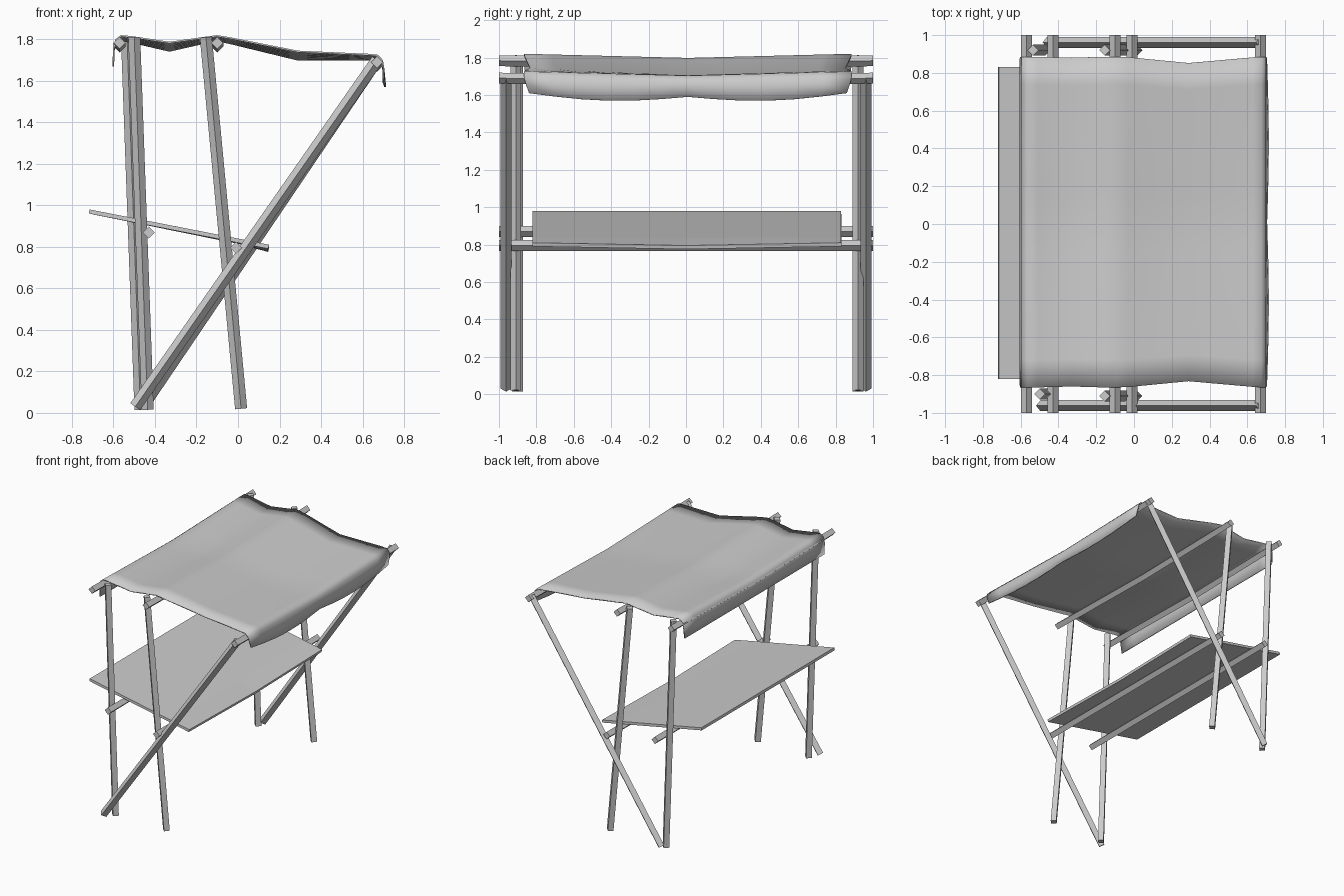
import bpy, bmesh, math
from mathutils import Vector

if "Cube" in bpy.data.objects:
    bpy.data.objects.remove(bpy.data.objects["Cube"], do_unlink=True)

grey = bpy.data.materials.new("plain grey")
grey.use_nodes = True
colour = (0.6, 0.6, 0.6, 1)
grey.diffuse_color = colour
grey.node_tree.nodes["Principled BSDF"].inputs["Base Color"].default_value = colour


def finish(name, bm):
    bmesh.ops.recalc_face_normals(bm, faces=bm.faces)
    mesh = bpy.data.meshes.new(name)
    bm.to_mesh(mesh)
    bm.free()
    mesh.materials.append(grey)
    obj = bpy.data.objects.new(name, mesh)
    bpy.context.collection.objects.link(obj)
    return obj


def pole(name, points, r=0.029):
    """Square pole set on its corner, swept through the points."""
    points = [Vector(p) for p in points]
    axis = (points[-1] - points[0]).normalized()
    side = axis.cross(Vector((0, 1, 0)))
    if side.length < 0.5:
        side = Vector((1, 0, 0))
    side.normalize()
    other = axis.cross(side).normalized()
    bm = bmesh.new()
    rings = [[bm.verts.new(p + d * r) for d in (side, other, -side, -other)] for p in points]
    for a, b in zip(rings, rings[1:]):
        for i in range(4):
            j = (i + 1) % 4
            bm.faces.new((a[i], a[j], b[j], b[i]))
    bm.faces.new(rings[0])
    bm.faces.new(rings[-1])
    return finish(name, bm)


def sheet(name, rows, thickness):
    """Grid of points given a thickness below its top side."""
    bm = bmesh.new()
    grid = [[bm.verts.new(p) for p in row] for row in rows]
    for a, b in zip(grid, grid[1:]):
        for i in range(len(a) - 1):
            bm.faces.new((a[i], b[i], b[i + 1], a[i + 1]))
    obj = finish(name, bm)
    # make the top side face upward before thickening
    if sum(p.normal.z * p.area for p in obj.data.polygons) < 0:
        obj.data.flip_normals()
    solid = obj.modifiers.new("thickness", "SOLIDIFY")
    solid.thickness = thickness
    solid.offset = -1
    return obj


# Cross bars: the upper ones bow slightly under the cloth
for name, x, z, sag in (("back_top_bar", -0.57, 1.783, 0.018),
                        ("middle_top_bar", -0.10, 1.783, 0.018),
                        ("front_top_bar", 0.67, 1.69, 0.018),
                        ("back_shelf_bar", -0.43, 0.87, 0),
                        ("front_shelf_bar", -0.01, 0.795, 0)):
    pole(name, [(x, -1, z), (x, 0, z - sag), (x, 1, z)])

# Legs, with the two ends of the stand a little uneven
for end, s, dx, dy in (("near", -1, 0.02, 0), ("far", 1, -0.015, 0.02)):
    y = s * (0.9 + dy)
    pole(end + "_back_leg", [(-0.52 + dx, y, 1.81), (-0.455 + dx, y, 0.015)])
    y = s * (0.91 + dy / 2)
    pole(end + "_middle_leg", [(-0.155, y, 1.81), (0.015, y, 0.02)])
    y = s * 0.962
    pole(end + "_slanted_leg", [(0.67, y, 1.70), (-0.475 - dx, y, 0.03)])

# Shelf board with a faint dip along its front edge
shelf_ys = (-0.82, 0, 0.6, 0.83)
sheet("shelf", [[(x, y, z - dip * (1 - abs(y) / 0.83)) for y in shelf_ys]
                for x, z, dip in ((-0.715, 0.98, 0), (0.0, 0.84, 0.005), (0.15, 0.81, 0.015))], 0.02)

# Cloth canopy: x, z at the ends, sag in the middle, half width
profile = [(-0.605, 1.67, 0.0, 0.865), (-0.602, 1.76, 0.01, 0.875), (-0.59, 1.80, 0.02, 0.875),
           (-0.565, 1.82, 0.022, 0.875), (-0.51, 1.815, 0.025, 0.875), (-0.33, 1.788, 0.04, 0.87),
           (-0.16, 1.812, 0.025, 0.875), (-0.10, 1.82, 0.022, 0.875), (-0.03, 1.808, 0.025, 0.873),
           (0.29, 1.745, 0.04, 0.842), (0.63, 1.73, 0.025, 0.872), (0.675, 1.725, 0.022, 0.875),
           (0.698, 1.70, 0.02, 0.875), (0.703, 1.67, 0.015, 0.87), (0.705, 1.61, 0.02, 0.85)]
rows = []
for k, (x, z, sag, half) in enumerate(profile):
    row = []
    for i in range(-6, 7):
        t = i / 6
        h = z - sag * (1 - abs(t))
        px = x
        # the loose front hem ripples
        if k >= len(profile) - 2:
            ripple = math.sin(math.pi * abs(t)) * (1.5 if k == len(profile) - 1 else 0.4)
            h -= 0.02 * ripple
            px += 0.006 * ripple
        row.append((px, 0.01 + t * half, h))
    rows.append(row)
cloth = sheet("cloth_canopy", rows, 0.008)
bpy.ops.object.select_all(action="DESELECT")
cloth.select_set(True)
bpy.context.view_layer.objects.active = cloth
bpy.ops.object.shade_smooth_by_angle(angle=math.radians(50))
